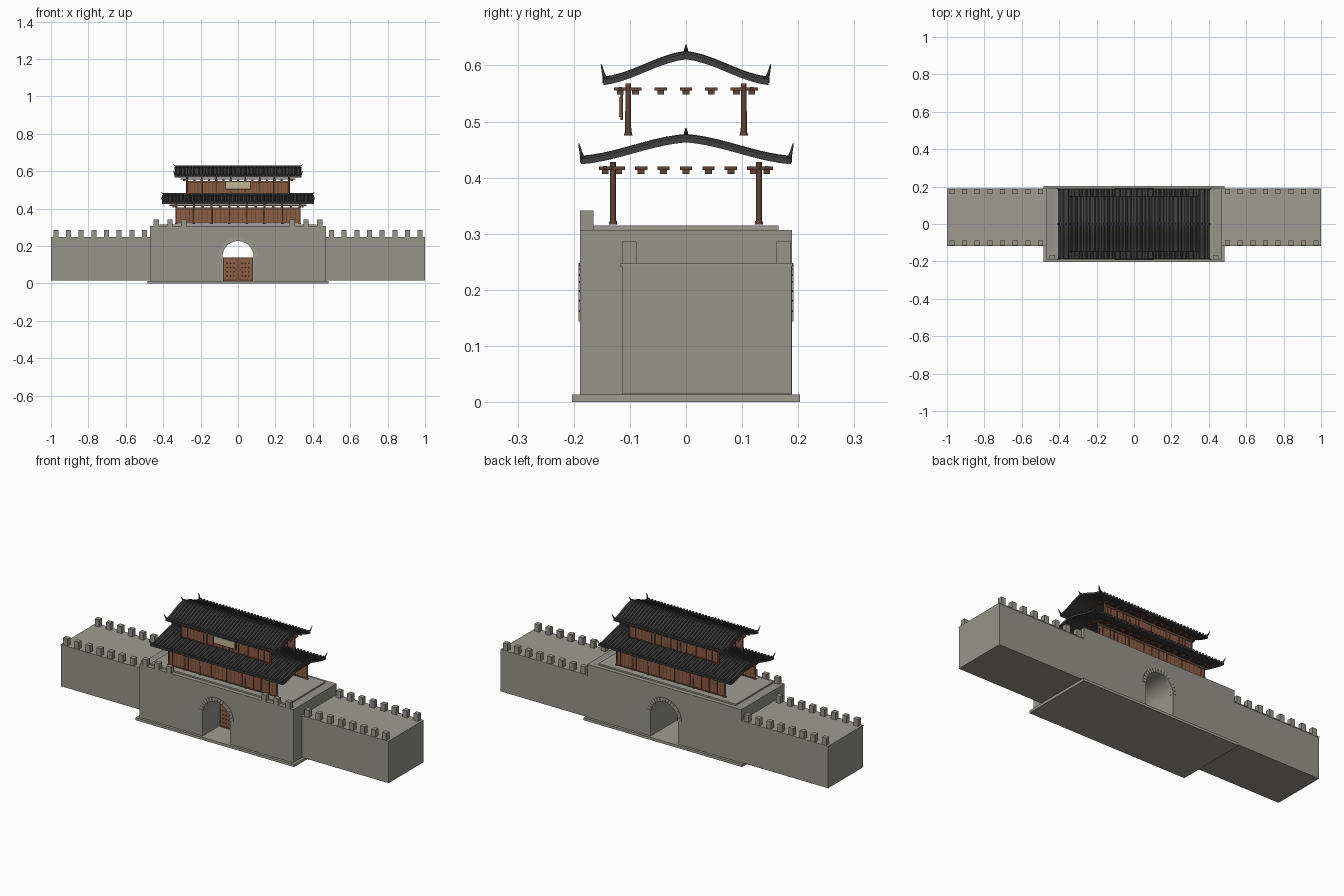
import bpy, bmesh, math
from mathutils import Vector, Matrix

if "Cube" in bpy.data.objects:
    bpy.data.objects.remove(bpy.data.objects["Cube"])


def material(name, rgb):
    m = bpy.data.materials.new(name)
    m.diffuse_color = (*rgb, 1)
    m.use_nodes = True
    m.node_tree.nodes["Principled BSDF"].inputs["Base Color"].default_value = m.diffuse_color
    return m


STONE = material("stone", (0.30, 0.295, 0.26))
TRIM = material("trim_stone", (0.34, 0.33, 0.29))
TILE = material("roof_tile", (0.05, 0.05, 0.052))
WOOD = material("wood", (0.27, 0.11, 0.06))
DARK = material("dark_wood", (0.12, 0.055, 0.035))
PANEL = material("sign_panel", (0.55, 0.46, 0.30))
METAL = material("metal", (0.12, 0.09, 0.06))


def finish(bm, name, mat, smooth=False):
    bmesh.ops.recalc_face_normals(bm, faces=bm.faces)
    me = bpy.data.meshes.new(name)
    bm.to_mesh(me)
    bm.free()
    me.materials.append(mat)
    ob = bpy.data.objects.new(name, me)
    bpy.context.collection.objects.link(ob)
    if smooth:
        bpy.ops.object.select_all(action='DESELECT')
        ob.select_set(True)
        bpy.context.view_layer.objects.active = ob
        bpy.ops.object.shade_smooth_by_angle(angle=math.radians(40))
    return ob


def add_box(bm, x0, x1, y0, y1, z0, z1):
    m = Matrix.Translation(((x0 + x1) / 2, (y0 + y1) / 2, (z0 + z1) / 2))
    bmesh.ops.create_cube(bm, size=1, matrix=m @ Matrix.Diagonal((x1 - x0, y1 - y0, z1 - z0, 1)))


def boxes(name, mat, items):
    bm = bmesh.new()
    for b in items:
        add_box(bm, *b)
    return finish(bm, name, mat)


def loft(bm, rings):
    vs = [[bm.verts.new(p) for p in r] for r in rings]
    n = len(rings[0])
    for a, b in zip(vs, vs[1:]):
        for i in range(n):
            bm.faces.new((a[i], a[(i + 1) % n], b[(i + 1) % n], b[i]))
    bm.faces.new(vs[0])
    bm.faces.new(vs[-1])


# gate base with arched passage
ARC_Z, ARC_R = 0.143, 0.084
boxes("plinth", TRIM, [(-0.485, 0.485, -0.203, 0.203, 0, 0.014)])
outline = [(-0.47, 0.014), (-ARC_R, 0.014)]
outline += [(-ARC_R * math.cos(math.pi * i / 20), ARC_Z + ARC_R * math.sin(math.pi * i / 20)) for i in range(21)]
outline += [(ARC_R, 0.014), (0.47, 0.014), (0.47, 0.307), (-0.47, 0.307)]
bm = bmesh.new()
loft(bm, [[(x, y, z) for x, z in outline] for y in (-0.189, 0.189)])
finish(bm, "gate_base", STONE)
boxes("terrace", TRIM, [(-0.42, 0.42, -0.165, 0.165, 0.307, 0.315)])
boxes("gate_merlons", STONE, [(s * x - 0.014, s * x + 0.014, -0.189, -0.165, 0.307, 0.342)
                              for s in (-1, 1) for x in (0.29, 0.363, 0.437)])

# arch stones on both faces
bm = bmesh.new()
N = 17
for y0, y1 in ((-0.192, -0.17), (0.17, 0.192)):
    for i in range(N):
        a0, a1 = [math.pi * (i + d) / N for d in (0.06, 0.94)]
        q = [(r * math.cos(a), ARC_Z + r * math.sin(a))
             for r, a in ((0.083, a0), (0.105, a0), (0.105, a1), (0.083, a1))]
        loft(bm, [[(x, y, z) for x, z in q] for y in (y0, y1)])
finish(bm, "arch_stones", TRIM)

# double door, rails and studs
boxes("door_leaves", WOOD, [(0.001, 0.079, -0.045, -0.035, 0.014, 0.138), (-0.079, -0.001, -0.045, -0.035, 0.014, 0.138)])
boxes("door_rails", DARK, [(min(s * a, s * b), max(s * a, s * b), -0.047, -0.033, z0, z1) for s in (-1, 1)
                           for a, b, z0, z1 in ((0.002, 0.006, 0.014, 0.138), (0.074, 0.078, 0.014, 0.138),
                                                (0.006, 0.074, 0.014, 0.02), (0.006, 0.074, 0.132, 0.138))])
bm = bmesh.new()
for s in (-1, 1):
    for x in (0.022, 0.04, 0.058):
        for z in (0.04, 0.062, 0.084, 0.106):
            bmesh.ops.create_uvsphere(bm, u_segments=6, v_segments=4, radius=0.003,
                                      matrix=Matrix.Translation((s * x, -0.046, z)))
    bmesh.ops.create_cone(bm, cap_ends=True, segments=10, radius1=0.006, radius2=0.006, depth=0.005,
                          matrix=Matrix.Translation((s * 0.013, -0.048, 0.075)) @ Matrix.Rotation(math.pi / 2, 4, 'X'))
finish(bm, "door_studs", METAL)

# side walls with battlements
for s, side in ((-1, "left"), (1, "right")):
    x0, x1 = sorted((s * 0.47, s * 1.0))
    boxes(side + "_wall", STONE, [(x0, x1, -0.114, 0.188, 0.015, 0.242)])
    boxes(side + "_wall_cap", TRIM, [(x0, x1, -0.118, 0.19, 0.242, 0.247)])
    boxes(side + "_wall_merlons", STONE, [(s * x - 0.0135, s * x + 0.0135, y, y + 0.026, 0.247, 0.286)
                                          for x in [0.5 + 0.0677 * i for i in range(8)] for y in (-0.114, 0.161)])


# curved gable roof with tile ribs, ridge and horns
def roof(name, hx, hy, z_eave, z_ridge, ribs):
    def top(y):
        t = abs(y) / hy
        f = 0.6 * 0.5 * (1 + math.cos(math.pi * t)) + 0.4 * (1 - t)
        return z_eave + (z_ridge - z_eave) * f
    ys = [hy * (i / 10 - 1) for i in range(21)]
    prof = [(y, top(y)) for y in ys] + [(y, top(y) - 0.010) for y in reversed(ys)]
    bm = bmesh.new()
    loft(bm, [[(x, y, z) for y, z in prof] for x in (-hx, hx)])
    finish(bm, name + "_slab", TILE, True)
    bm = bmesh.new()
    for i in range(ribs):
        x = -hx + 0.012 + (2 * hx - 0.024) * i / (ribs - 1)
        sec = [(x - 0.006 * math.cos(math.pi * k / 4), 0.006 * math.sin(math.pi * k / 4)) for k in range(5)]
        loft(bm, [[(px, y, top(y) + dz - 0.001) for px, dz in sec] for y in ys])
    finish(bm, name + "_tile_ribs", TILE, True)
    # round end tiles along the eaves
    bm = bmesh.new()
    for i in range(ribs):
        x = -hx + 0.012 + (2 * hx - 0.024) * i / (ribs - 1)
        for y in (-hy, hy):
            bmesh.ops.create_cone(bm, cap_ends=True, segments=8, radius1=0.0065, radius2=0.0065, depth=0.004,
                                  matrix=Matrix.Translation((x, y, z_eave)) @ Matrix.Rotation(math.pi / 2, 4, 'X'))
    finish(bm, name + "_end_tiles", TILE)
    # ridge beam
    boxes(name + "_ridge", TILE, [(-hx + 0.005, hx - 0.005, -0.004, 0.004, z_ridge - 0.004, z_ridge + 0.009)])
    # upturned horns on the corners and ridge ends
    bm = bmesh.new()
    tips = [(sx, sy * (hy - 0.004), sy, z_eave, 0.027) for sx in (-1, 1) for sy in (-1, 1)]
    tips += [(sx, 0, 0, z_ridge + 0.004, 0.012) for sx in (-1, 1)]
    for sx, y, sy, z, h in tips:
        rings = []
        for k in range(5):
            t = k / 4
            c = Vector((sx * (hx - 0.008 + 0.014 * t), y + sy * 0.008 * t, z + h * t ** 1.4))
            r = 0.0045 * (1 - 0.75 * t)
            rings.append([c + Vector((r * a, r * b, 0)) for a, b in ((-1, -1), (1, -1), (1, 1), (-1, 1))])
        loft(bm, rings)
    finish(bm, name + "_horns", TILE)


# open timber storey: columns, panel walls and brackets
def storey(name, hx, hy, z0, z1, bays, br_z, ny, step):
    w = 2 * hx / bays
    xs = [-hx + w * i for i in range(bays + 1)]
    bm = bmesh.new()
    for x in xs:
        for y in (-hy, hy):
            bmesh.ops.create_cone(bm, cap_ends=True, segments=10, radius1=0.0055, radius2=0.005, depth=z1 - z0,
                                  matrix=Matrix.Translation((x, y, (z0 + z1) / 2)))
            bmesh.ops.create_cone(bm, cap_ends=True, segments=10, radius1=0.0075, radius2=0.0065, depth=0.006,
                                  matrix=Matrix.Translation((x, y, z0 + 0.003)))
    finish(bm, name + "_columns", DARK, True)
    boxes(name + "_walls", WOOD, [(-hx, hx, y - 0.003, y + 0.003, z0 + 0.002, br_z) for y in (-hy, hy)])
    slats, rails = [], []
    for y in (-hy, hy):
        rails += [(-hx, hx, y - 0.005, y + 0.005, z, z + 0.006) for z in (z0 + 0.002, br_z - 0.012)]
        for x in xs[:-1]:
            slats += [(x + w * k / 4 - 0.0015, x + w * k / 4 + 0.0015, y - 0.0045, y + 0.0045, z0 + 0.005, br_z - 0.01)
                      for k in (1, 2, 3)]
    boxes(name + "_slats", DARK, slats)
    boxes(name + "_rails", DARK, rails)
    # stepped brackets around the eaves
    spots = [(x + d, s * (hy + 0.014)) for x in xs for d in (0, w / 2) if x + d <= hx + 0.001 for s in (-1, 1)]
    spots += [(s * (hx + 0.015), step * i) for i in range(-ny, ny + 1) for s in (-1, 1)]
    br = []
    for x, y in spots:
        br.append((x - 0.006, x + 0.006, y - 0.006, y + 0.006, br_z, br_z + 0.007))
        br.append((x - 0.011, x + 0.011, y - 0.011, y + 0.011, br_z + 0.007, br_z + 0.013))
    boxes(name + "_brackets", DARK, br)
    # long eave purlins on the front and back brackets
    boxes(name + "_purlins", DARK, [(-hx - 0.035, hx + 0.035, y - 0.003, y + 0.003, br_z + 0.008, br_z + 0.014)
                                    for y in (-hy - 0.014, hy + 0.014)])


storey("lower_hall", 0.33, 0.13, 0.317, 0.428, 7, 0.407, 3, 0.04)
roof("lower_roof", 0.405, 0.187, 0.434, 0.473, 41)
storey("upper_hall", 0.272, 0.103, 0.475, 0.568, 7, 0.548, 2, 0.045)
roof("upper_roof", 0.34, 0.147, 0.575, 0.621, 35)

# blank sign panel on the upper front
boxes("sign_frame", DARK, [(-0.068, 0.068, -0.117, -0.112, 0.503, 0.548)])
boxes("sign_panel", PANEL, [(-0.063, 0.063, -0.119, -0.116, 0.508, 0.543)])
